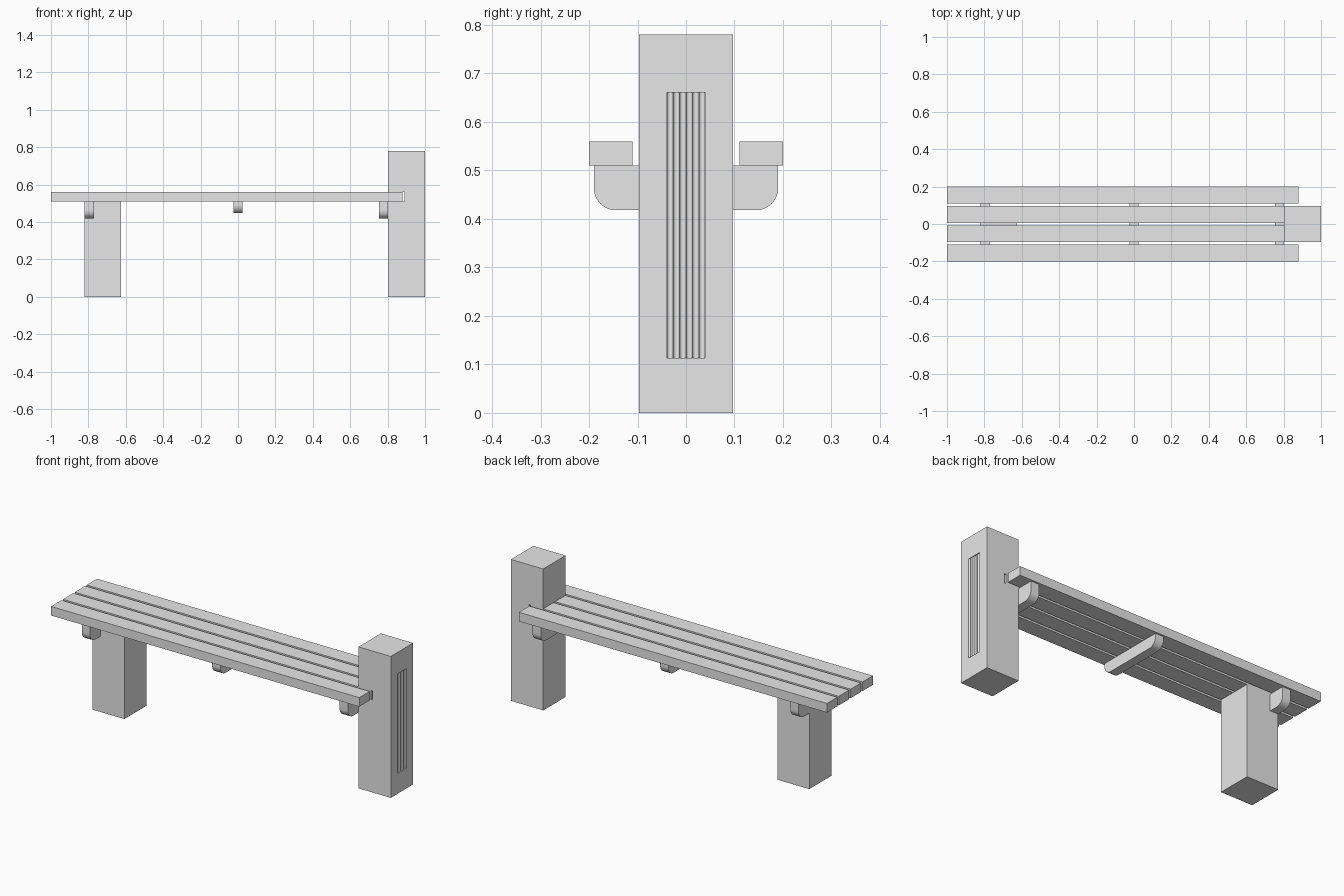
import bpy
import bmesh
import math
from mathutils import Vector

cube = bpy.data.objects.get("Cube")
if cube:
    bpy.data.objects.remove(cube, do_unlink=True)

GREY = (0.8, 0.8, 0.8, 1.0)
mat = bpy.data.materials.new("plain grey")
mat.use_nodes = True
mat.diffuse_color = GREY
mat.node_tree.nodes["Principled BSDF"].inputs["Base Color"].default_value = GREY


def prism(name, profile, direction):
    """Extrude a closed profile of 3D points along a direction."""
    bm = bmesh.new()
    face = bm.faces.new([bm.verts.new(p) for p in profile])
    ext = bmesh.ops.extrude_face_region(bm, geom=[face], use_keep_orig=True)
    verts = [g for g in ext["geom"] if isinstance(g, bmesh.types.BMVert)]
    bmesh.ops.translate(bm, verts=verts, vec=Vector(direction))
    bmesh.ops.recalc_face_normals(bm, faces=bm.faces)
    mesh = bpy.data.meshes.new(name)
    bm.to_mesh(mesh)
    bm.free()
    mesh.materials.append(mat)
    obj = bpy.data.objects.new(name, mesh)
    bpy.context.collection.objects.link(obj)
    return obj


def box(name, x0, x1, y0, y1, z0, z1):
    corners = [(x0, y0, z0), (x1, y0, z0), (x1, y1, z0), (x0, y1, z0)]
    return prism(name, corners, (0, 0, z1 - z0))


def smooth(obj):
    bpy.ops.object.select_all(action="DESELECT")
    obj.select_set(True)
    bpy.context.view_layer.objects.active = obj
    bpy.ops.object.shade_smooth_by_angle(angle=math.radians(35))


SEAT_BOTTOM, SEAT_TOP = 0.51, 0.56
POST = 0.097     # half depth of both posts

# Seat slats, the inner pair reaching into the tall post
SLAT, GAP = 0.09, 0.0133
for i in range(4):
    y = -0.2 + i * (SLAT + GAP)
    box(f"seat_slat_{i + 1}", -1, 0.88, y, y + SLAT, SEAT_BOTTOM, SEAT_TOP)

# Short post under the seat
box("short_post", -0.82, -0.625, -POST, POST, 0, SEAT_BOTTOM)

# Tall post with a slot that receives the slats
outline = [(0.803, 0), (1, 0), (1, 0.78), (0.803, 0.78),
           (0.803, SEAT_TOP), (0.89, SEAT_TOP), (0.89, SEAT_BOTTOM), (0.803, SEAT_BOTTOM)]
tall_post = prism("tall_post", [(x, -POST, z) for x, z in outline], (0, 2 * POST, 0))

# Row of half-round flutes cut into the outer face of the tall post
FLUTES, R, STEPS = 6, 0.0066, 8
scallops = [(1.02, FLUTES * R), (1.02, -FLUTES * R), (1, -FLUTES * R)]
for i in range(FLUTES):
    centre = (2 * i + 1 - FLUTES) * R
    for s in range(1, STEPS + 1):
        a = math.pi * s / STEPS
        scallops.append((1 - R * math.sin(a), centre - R * math.cos(a)))
cutter = prism("flute_cutter", [(x, y, 0.113) for x, y in scallops], (0, 0, 0.548))
cutter.hide_render = True
cut = tall_post.modifiers.new("flutes", "BOOLEAN")
cut.operation = "DIFFERENCE"
cut.solver = "EXACT"
cut.object = cutter
bpy.context.view_layer.update()
carved = bpy.data.meshes.new_from_object(
    tall_post.evaluated_get(bpy.context.evaluated_depsgraph_get()))
tall_post.modifiers.clear()
tall_post.data = carved
bpy.data.objects.remove(cutter, do_unlink=True)
smooth(tall_post)


# Cross bearers with rounded lower corners
def bearer(name, x0, x1, bottom, radius=0.045, half=0.19):
    pts = [(half, SEAT_BOTTOM), (-half, SEAT_BOTTOM)]
    for side, start in ((-1, math.pi), (1, 1.5 * math.pi)):
        for s in range(9):
            a = start + s * math.pi / 16
            pts.append((side * (half - radius) + radius * math.cos(a),
                        bottom + radius + radius * math.sin(a)))
    obj = prism(name, [(x0, y, z) for y, z in pts], (x1 - x0, 0, 0))
    smooth(obj)


bearer("left_end_bearer", 0.753, 0.803, 0.418)
bearer("middle_bearer", -0.025, 0.025, 0.447)
bearer("right_end_bearer", -0.82, -0.77, 0.418)
